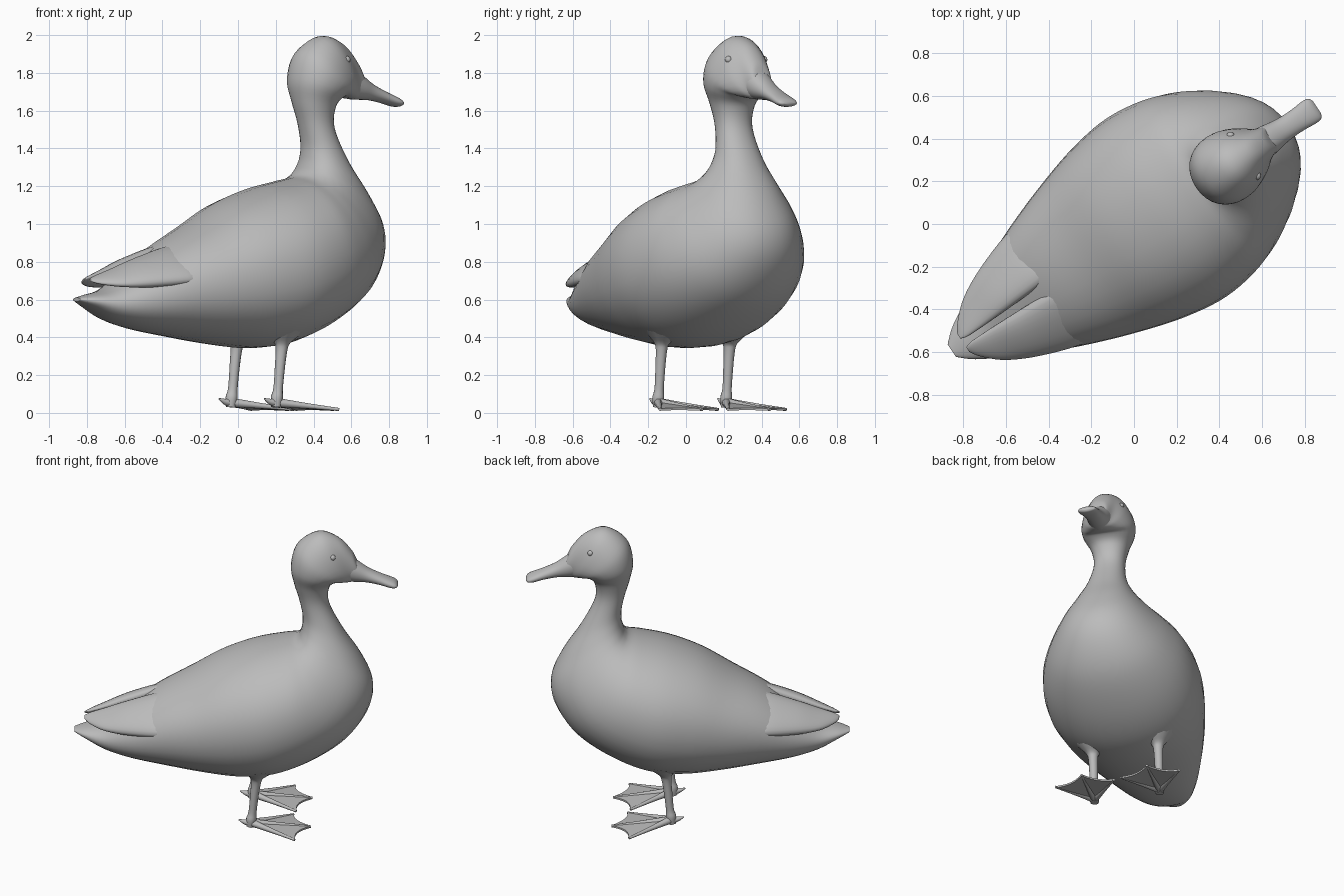
import bpy, bmesh, math
from mathutils import Vector, Matrix

cube = bpy.data.objects.get("Cube")
if cube:
    bpy.data.objects.remove(cube, do_unlink=True)

# Single plain material
grey = bpy.data.materials.new("soft_grey")
grey.use_nodes = True
tone = (0.5, 0.5, 0.5, 1)
grey.diffuse_color = tone
grey.node_tree.nodes["Principled BSDF"].inputs["Base Color"].default_value = tone

# The bird is laid out facing +x, then turned to its heading
TURN = Matrix.Rotation(math.radians(33.7), 4, "Z") @ Matrix.Translation((0, -0.02, 0))


def finish(bm, name):
    bmesh.ops.recalc_face_normals(bm, faces=bm.faces)
    bm.transform(TURN)
    mesh = bpy.data.meshes.new(name)
    bm.to_mesh(mesh)
    bm.free()
    mesh.materials.append(grey)
    mesh.shade_smooth()
    mesh.set_sharp_from_angle(angle=math.radians(50))
    obj = bpy.data.objects.new(name, mesh)
    bpy.context.collection.objects.link(obj)
    return obj


def spline(rows, steps):
    """Catmull-Rom through rows of numbers."""
    out = []
    last = len(rows) - 1
    for i in range(last):
        a, b, c, d = (rows[max(0, min(last, i + k))] for k in (-1, 0, 1, 2))
        for s in range(steps):
            t = s / steps
            out.append([q + t / 2 * (r - p + t * (2 * p - 5 * q + 4 * r - w + t * (3 * (q - r) + w - p)))
                        for p, q, r, w in zip(a, b, c, d)])
    return out + [list(rows[last])]


def full(value):
    """Slightly squarer than a circle."""
    return math.copysign(abs(value) ** .94, value)


def loft(name, rings, sides=32):
    """Skin rounded rings given as (centre, half axis, half axis)."""
    bm = bmesh.new()
    loops = []
    for c, a, b in rings:
        angles = [math.tau * k / sides for k in range(sides)]
        loops.append([bm.verts.new(c + a * full(math.cos(t)) + b * full(math.sin(t))) for t in angles])
    for p, q in zip(loops, loops[1:]):
        for k in range(sides):
            n = (k + 1) % sides
            bm.faces.new((p[k], p[n], q[n], q[k]))
    bm.faces.new(loops[0])
    bm.faces.new(loops[-1])
    return finish(bm, name)


def profile_loft(name, rows, steps=5):
    """Rows: upper x, z, lower x, z, half width."""
    rings = []
    for ux, uz, lx, lz, w in spline(rows, steps):
        top, low = Vector((ux, 0, uz)), Vector((lx, 0, lz))
        rings.append(((top + low) / 2, (top - low) / 2, Vector((0, max(w, 0.005), 0))))
    return loft(name, rings)


def tube(name, rows, steps=4):
    """Rows: x, y, z, radius."""
    pts = spline(rows, steps)
    axis = (Vector(rows[-1][:3]) - Vector(rows[0][:3])).normalized()
    a = axis.orthogonal().normalized()
    b = axis.cross(a)
    return loft(name, [(Vector(p[:3]), a * p[3], b * p[3]) for p in pts], 14)


# Body, neck and head in one skin
body = profile_loft("body", [
    (-1.04, .61, -1.04, .59, .035), (-.98, .625, -.96, .552, .095),
    (-.85, .66, -.84, .49, .165), (-.7, .755, -.68, .443, .245),
    (-.5, .892, -.45, .403, .337), (-.3, 1.002, -.2, .365, .417),
    (-.1, 1.115, .03, .343, .477), (.1, 1.19, .25, .365, .503),
    (.28, 1.232, .48, .455, .472), (.355, 1.25, .7, .6, .4),
    (.385, 1.275, .83, .78, .315), (.4, 1.31, .858, .95, .24),
    (.41, 1.36, .785, 1.13, .172), (.41, 1.43, .672, 1.31, .122),
    (.387, 1.54, .58, 1.5, .1), (.355, 1.65, .583, 1.62, .12),
    (.337, 1.77, .63, 1.67, .162), (.38, 1.91, .67, 1.665, .168),
    (.51, 1.995, .71, 1.66, .135), (.635, 1.958, .74, 1.66, .088),
    (.72, 1.87, .77, 1.662, .065), (.75, 1.81, .79, 1.665, .055),
])

# Bill
profile_loft("bill", [
    (.7, 1.84, .7, 1.66, .078), (.76, 1.795, .75, 1.658, .07),
    (.83, 1.745, .82, 1.655, .058), (.91, 1.705, .9, 1.64, .056),
    (.98, 1.675, .97, 1.622, .061), (1.005, 1.66, 1.005, 1.622, .055),
    (1.017, 1.645, 1.017, 1.632, .035),
])

# Folded wings: x, inner y, z, outer y, z, half thickness
WING = [
    (-.28, .08, .86, .26, .72, .01), (-.39, .05, .885, .29, .705, .025),
    (-.5, .03, .872, .312, .695, .052), (-.7, .02, .806, .25, .68, .05),
    (-.85, .015, .752, .178, .676, .03), (-.94, .015, .722, .1, .685, .015),
    (-.975, .025, .708, .05, .695, .005),
]


def wing(name, side):
    rings = []
    for x, iy, iz, oy, oz, t in spline(WING, 5):
        inner, outer = Vector((x, iy * side, iz)), Vector((x, oy * side, oz))
        a = (inner - outer) / 2
        rings.append(((inner + outer) / 2, a, a.cross(Vector((1, 0, 0))).normalized() * t))
    loft(name, rings, 24)


def eye(name, side):
    hit = body.ray_cast(TURN @ Vector((.605, side, 1.87)), TURN.to_3x3() @ Vector((0, -side, 0)))
    spot = TURN.inverted() @ hit[1] - Vector((0, .01 * side, 0))
    bm = bmesh.new()
    bmesh.ops.create_uvsphere(bm, u_segments=16, v_segments=10, radius=.019,
                              matrix=Matrix.Translation(spot))
    finish(bm, name)


def leg_and_foot(label, side):
    y = .216 * side
    ankle = Vector((.09, y, .055))
    # Shank with a flare into the belly
    tube(label + "_leg", [(.13, y * .95, .45, .13), (.125, y * .97, .405, .08),
                          (.122, y, .37, .042), (.12, y, .335, .031),
                          (.11, y, .25, .027), (.098, y, .13, .025),
                          (.09, y, .08, .032), (.085, y, .03, .026)])
    tube(label + "_hind_toe", [(.08, y, .055, .024), (.045, y, .06, .015), (.01, y, .075, .004)])
    # Three front toes
    tips = []
    for toe, angle, length in (("right", -32, .33), ("middle", 4, .38), ("left", 38, .335)):
        t = math.radians(angle)
        tip = ankle + Vector((math.cos(t) * length, math.sin(t) * length, -.037))
        mid = ankle.lerp(tip, .5)
        tube(f"{label}_{toe}_toe", [(*ankle, .024), (*mid, .014), (*tip, .008)])
        tips.append(tip)
    # Webbing with scalloped front edge
    bm = bmesh.new()
    for p, q in zip(tips, tips[1:]):
        edge = []
        for k in range(7):
            f = k / 6
            edge.append(ankle.lerp(p.lerp(q, f), 1 - .4 * f * (1 - f)))
        top, low = ([bm.verts.new(v + Vector((0, 0, h))) for v in [ankle] + edge]
                    for h in (.005, -.007))
        n = len(top)
        for k in range(1, n - 1):
            bm.faces.new((top[0], top[k], top[k + 1]))
            bm.faces.new((low[0], low[k + 1], low[k]))
        for k in range(n):
            m = (k + 1) % n
            bm.faces.new((top[k], low[k], low[m], top[m]))
    finish(bm, label + "_web")


bpy.context.view_layer.update()
for label, side in (("left", 1), ("right", -1)):
    wing(label + "_wing", side)
    eye(label + "_eye", side)
    leg_and_foot(label, side)
